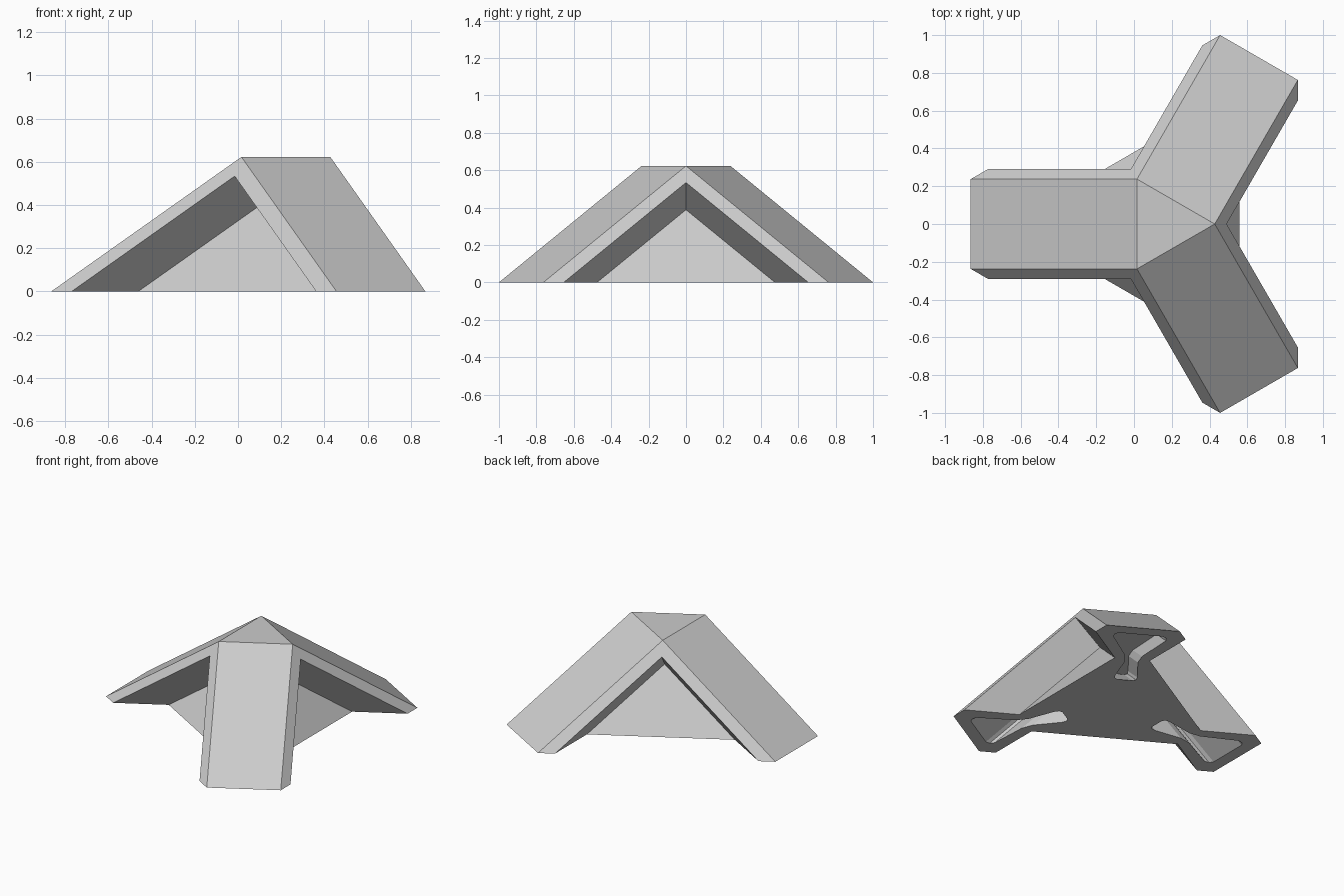
import bpy, bmesh, math
from mathutils import Vector

if "Cube" in bpy.data.objects:
    bpy.data.objects.remove(bpy.data.objects["Cube"], do_unlink=True)

WALL = 0.252      # leg wall outside the core
INNER = 0.161     # inner edge of each leg
CHAMFER = 0.168   # chamfer along each outer corner
HEIGHT = 0.574    # core apex height
SHIFT = 0.153     # apex offset in x
SLOT_DEPTH = 0.42

# Three mutually perpendicular leg directions, sloping down from the apex
ANGLES = [math.radians(a) for a in (180, 300, 60)]
AXES = [Vector((math.cos(a) * math.sqrt(2 / 3), math.sin(a) * math.sqrt(2 / 3),
                -1 / math.sqrt(3))) for a in ANGLES]
APEX = Vector((SHIFT, 0, HEIGHT))

grey = bpy.data.materials.new("light grey")
grey.use_nodes = True
colour = (0.6, 0.6, 0.6, 1)
grey.diffuse_color = colour
grey.node_tree.nodes["Principled BSDF"].inputs["Base Color"].default_value = colour


def to_world(c):
    return APEX + sum((AXES[i] * c[i] for i in range(3)), Vector())


def box(lo, hi):
    """Box given by its limits along the three leg directions."""
    bm = bmesh.new()
    bmesh.ops.create_cube(bm, size=1)
    for v in bm.verts:
        v.co = to_world([hi[i] if v.co[i] > 0 else lo[i] for i in range(3)])
    return bm


def trim(bm, point, normal):
    """Remove everything beyond a plane and close the cut."""
    cut = bmesh.ops.bisect_plane(bm, geom=bm.verts[:] + bm.edges[:] + bm.faces[:],
                                 dist=1e-6, plane_co=point, plane_no=normal,
                                 clear_outer=True)["geom_cut"]
    edges = [e for e in cut if isinstance(e, bmesh.types.BMEdge)]
    bmesh.ops.holes_fill(bm, edges=edges, sides=0)


def make(name, bm):
    bmesh.ops.recalc_face_normals(bm, faces=bm.faces)
    mesh = bpy.data.meshes.new(name)
    bm.to_mesh(mesh)
    bm.free()
    mesh.materials.append(grey)
    obj = bpy.data.objects.new(name, mesh)
    bpy.context.collection.objects.link(obj)
    return obj


def carve(body, cutter):
    cutter.hide_render = True
    mod = body.modifiers.new("carve", 'BOOLEAN')
    mod.operation, mod.solver, mod.object = 'DIFFERENCE', 'EXACT', cutter
    bpy.context.view_layer.objects.active = body
    bpy.ops.object.modifier_apply(modifier=mod.name)
    bpy.data.objects.remove(cutter, do_unlink=True)


# Corner block with chamfered edges, flat tip and flat base
bm = box([-WALL] * 3, [2.2] * 3)
for i in range(3):
    j, k = (i + 1) % 3, (i + 2) % 3
    edge = [0, 0, 0]
    edge[j] = -CHAMFER
    trim(bm, to_world(edge), -(AXES[j] + AXES[k]))
tip = to_world([CHAMFER / 2, CHAMFER / 2, -WALL])
trim(bm, tip, Vector((0, 0, 1)))
trim(bm, Vector(), Vector((0, 0, -1)))
bracket = make("three_leg_bracket", bm)

# Recess between each pair of legs
for i in range(3):
    lo, hi = [INNER] * 3, [3] * 3
    lo[i], hi[i] = -1, 0
    carve(bracket, make("recess_cutter", box(lo, hi)))

# Keyhole slot up each leg from the base: (radius, half width)
half = [(0.935, 0.14), (0.918, 0.165), (0.885, 0.17), (0.66, 0.055), (0.58, 0.042),
        (0.39, 0.072), (0.36, 0.068), (0.345, 0.05)]
outline = half + [(r, -w) for r, w in reversed(half)]
for angle, axis in zip(ANGLES, AXES):
    out = Vector((math.cos(angle), math.sin(angle), 0))
    side = Vector((-out.y, out.x, 0))
    bm = bmesh.new()
    start = Vector((SHIFT, 0, 0)) + axis * 0.1
    face = bm.faces.new([bm.verts.new(start + out * r + side * w) for r, w in outline])
    new = bmesh.ops.extrude_face_region(bm, geom=[face])["geom"]
    bmesh.ops.translate(bm, vec=-axis * (SLOT_DEPTH + 0.1),
                        verts=[v for v in new if isinstance(v, bmesh.types.BMVert)])
    if face.is_valid and any(len(e.link_faces) > 2 for e in face.edges):
        bm.faces.remove(face)
    carve(bracket, make("slot_cutter", bm))
